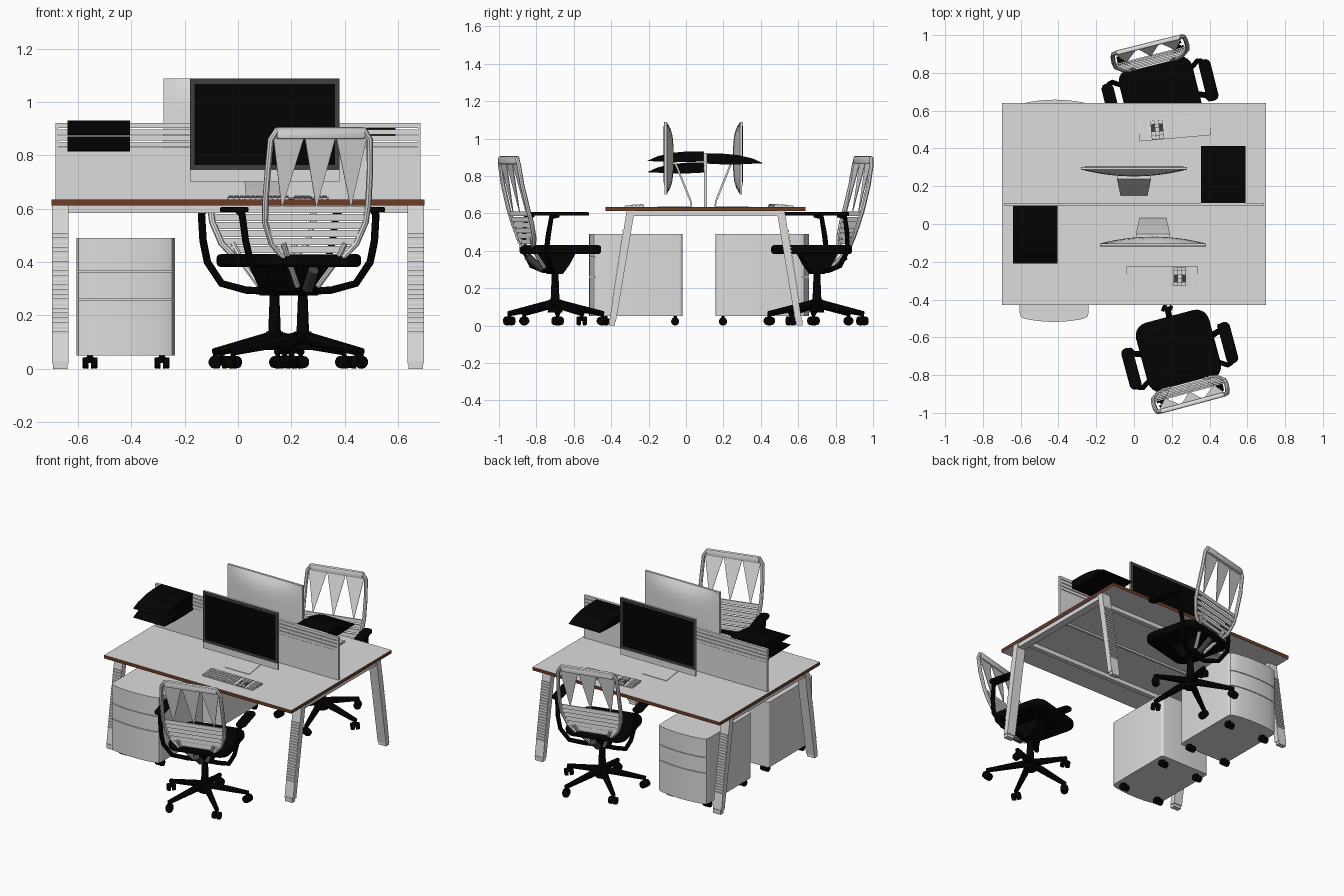
import bpy, bmesh, math
from math import sin, cos, pi, radians
from mathutils import Vector, Matrix

if "Cube" in bpy.data.objects:
    bpy.data.objects.remove(bpy.data.objects["Cube"])


def material(name, c):
    m = bpy.data.materials.new(name)
    m.diffuse_color = (*c, 1)
    m.use_nodes = True
    m.node_tree.nodes["Principled BSDF"].inputs["Base Color"].default_value = m.diffuse_color
    return m


LIGHT = material("light grey", (0.72, 0.72, 0.72))
WHITE = material("frame white", (0.9, 0.9, 0.9))
BLACK = material("black", (0.001, 0.001, 0.001))
DARK = material("dark grey", (0.05, 0.05, 0.05))
WOOD = material("brown wood edge", (0.15, 0.045, 0.022))


def finish(name, bm, mat):
    bmesh.ops.recalc_face_normals(bm, faces=bm.faces)
    me = bpy.data.meshes.new(name)
    bm.to_mesh(me)
    bm.free()
    me.shade_smooth()
    me.set_sharp_from_angle(angle=radians(35))
    me.materials.append(mat)
    o = bpy.data.objects.new(name, me)
    bpy.context.collection.objects.link(o)
    return o


def box(name, x, y, z, mat, bevel=0):
    """Box from (min, max) ranges."""
    bm = bmesh.new()
    bmesh.ops.create_cube(bm, size=1)
    for v in bm.verts:
        v.co = [r[0] + (c + 0.5) * (r[1] - r[0]) for c, r in zip(v.co, (x, y, z))]
    if bevel:
        bmesh.ops.bevel(bm, geom=bm.edges[:], offset=bevel, segments=2, affect='EDGES', profile=0.5)
    return finish(name, bm, mat)


def prism(name, pts, axis, t0, t1, mat, bevel=0):
    """Extrude a 2D outline along an axis."""
    put = {'x': lambda a, b: (t0, a, b), 'y': lambda a, b: (a, t0, b), 'z': lambda a, b: (a, b, t0)}[axis]
    bm = bmesh.new()
    f = bm.faces.new([bm.verts.new(put(*p)) for p in pts])
    d = Vector([(t1 - t0) * (axis == k) for k in 'xyz'])
    new = bmesh.ops.extrude_face_region(bm, geom=[f])['geom']
    bmesh.ops.translate(bm, vec=d, verts=[v for v in new if isinstance(v, bmesh.types.BMVert)])
    if bevel:
        caps = [e for e in bm.edges if abs((e.verts[0].co - e.verts[1].co).dot(d)) < 1e-7]
        bmesh.ops.bevel(bm, geom=caps, offset=bevel, segments=3, affect='EDGES', profile=0.5)
    return finish(name, bm, mat)


def rod(name, a, b, r1, r2, mat, n=12):
    a, b = Vector(a), Vector(b)
    bm = bmesh.new()
    q = (b - a).to_track_quat('Z', 'Y').to_matrix().to_4x4()
    bmesh.ops.create_cone(bm, cap_ends=True, segments=n, radius1=r1, radius2=r2, depth=(b - a).length,
                          matrix=Matrix.Translation((a + b) / 2) @ q)
    return finish(name, bm, mat)


def tube(name, pts, r, mat, cyclic=False):
    cu = bpy.data.curves.new(name, 'CURVE')
    cu.dimensions, cu.bevel_depth, cu.bevel_resolution, cu.use_fill_caps = '3D', r, 2, True
    s = cu.splines.new('POLY')
    s.points.add(len(pts) - 1)
    for p, c in zip(s.points, pts):
        p.co = (*c, 1)
    s.use_cyclic_u = cyclic
    tmp = bpy.data.objects.new(name, cu)
    bm = bmesh.new()
    bpy.context.collection.objects.link(tmp)
    bpy.context.view_layer.update()
    me = tmp.evaluated_get(bpy.context.evaluated_depsgraph_get()).to_mesh()
    bm.from_mesh(me)
    bpy.data.objects.remove(tmp)
    return finish(name, bm, mat)


def place(objs, *mats):
    """Put a group at the first matrix and linked copies at the rest."""
    for o in objs:
        for i, m in enumerate(mats):
            c = o.copy() if i else o
            if i:
                bpy.context.collection.objects.link(c)
            c.matrix_world = m


def at(x, y, deg=0):
    return Matrix.Translation((x, y, 0)) @ Matrix.Rotation(radians(deg), 4, 'Z')


def round_rect(x0, x1, y0, y1, r, n=5):
    out = []
    for cx, cy, a0 in ((x1 - r, y1 - r, 0), (x0 + r, y1 - r, 90), (x0 + r, y0 + r, 180), (x1 - r, y0 + r, 270)):
        out += [(cx + r * cos(radians(a0 + 90 * i / n)), cy + r * sin(radians(a0 + 90 * i / n))) for i in range(n + 1)]
    return out


def caster(x, y, r, ang=0):
    d = Vector((cos(ang), sin(ang), 0))
    c = Vector((x, y, r))
    parts = [rod("caster_wheel", c + d * s * 0.007, c + d * s * 0.026, r, r * 0.9, BLACK, 14) for s in (1, -1)]
    return parts + [rod("caster_stem", (x, y, r), (x, y, 2 * r + 0.012), 0.009, 0.009, BLACK, 8)]


# Desk top with a wooden edge
top = box("desk_top", (-0.7, 0.7), (-0.43, 0.64), (0.612, 0.634), LIGHT)
top.data.materials.append(WOOD)
for p in top.data.polygons:
    p.material_index = int(abs(p.normal.z) < 0.5)

# Sloping legs with ribbed outer faces, shared by both ends
leg = []
for x0, x1 in ((-0.698, -0.635), (0.635, 0.698)):
    leg.append(prism("desk_leg", [(-0.41, 0.02), (-0.375, 0.02), (-0.275, 0.612), (-0.318, 0.612)], 'x', x0, x1, LIGHT))
    leg.append(box("leg_foot", (x0 + 0.004, x1 - 0.004), (-0.412, -0.38), (0, 0.03), LIGHT))
    for i in range(22):
        z = 0.13 + i * 0.0176
        y = -0.41 + (z - 0.02) * 0.1554
        leg.append(box("leg_rib", (x0 + 0.001, x1 - 0.001), (y - 0.004, y + 0.02), (z, z + 0.010), LIGHT))
leg.append(box("long_rail", (-0.64, 0.64), (-0.24, -0.21), (0.585, 0.612), LIGHT))
place(leg, at(0, 0), at(0, 0.21, 180))
for x in (-0.666, 0.666):
    box("cross_rail", (x - 0.025, x + 0.025), (-0.29, 0.50), (0.585, 0.612), LIGHT)

# Divider screen with slatted top
box("divider_panel", (-0.685, 0.685), (0.096, 0.110), (0.60, 0.83), LIGHT)
for i in range(4):
    box("divider_slat", (-0.685, 0.685), (0.094, 0.112), (0.832 + i * 0.0235, 0.851 + i * 0.0235), LIGHT)
for x in (-0.685, 0.675):
    box("divider_post", (x, x + 0.01), (0.095, 0.111), (0.63, 0.921), LIGHT)

# Paper trays hung on the divider
tray = [(-0.305, 0.880), (-0.25, 0.905), (-0.17, 0.924), (-0.09, 0.931), (0, 0.931),
        (0, 0.878), (-0.08, 0.874), (-0.18, 0.874)]
up = prism("paper_tray", tray, 'x', -0.1175, 0.1175, BLACK)
place([up], at(-0.522, 0.097), Matrix.Translation((0, 0, -0.06)) @ at(-0.522, 0.097),
      Matrix.Translation((0, 0, -0.012)) @ at(0.473, 0.107, 180))

# Monitor: curved back shell, bezel, screen, chin, bent stand
bm = bmesh.new()
N = 12
grid = [[bm.verts.new((0.28 * u, 0.012 + 0.036 * (1 - u * u) * (1 - v ** 4), 0.895 + 0.193 * v))
         for u in [2 * i / N - 1 for i in range(N + 1)]] for v in [2 * j / N - 1 for j in range(N + 1)]]
for j in range(N):
    for i in range(N):
        bm.faces.new((grid[j][i], grid[j][i + 1], grid[j + 1][i + 1], grid[j + 1][i]))
mon = [finish("monitor_back", bm, LIGHT),
       box("monitor_body", (-0.28, 0.28), (0, 0.0125), (0.702, 1.088), LIGHT),
       box("monitor_bezel", (-0.28, 0.28), (-0.003, 0), (0.745, 1.088), DARK),
       box("monitor_screen", (-0.263, 0.263), (-0.005, -0.002), (0.765, 1.068), BLACK),
       prism("stand_foot", [(-0.09, -0.037), (0.09, -0.037), (0.065, 0.145), (-0.065, 0.145)], 'z', 0.633, 0.637, LIGHT),
       prism("stand_neck", [(0.14, 0.636), (0.148, 0.636), (0.145, 0.665), (0.062, 0.875), (0.03, 0.875),
                            (0.03, 0.86), (0.056, 0.86), (0.137, 0.66)], 'x', -0.07, 0.07, LIGHT)]
for v in mon[-1].data.vertices:
    v.co.x *= 1 + (v.co.z - 0.636) * 1.2
place(mon, at(0.1, -0.115), at(0, 0.30, 180))

# Keyboard: sloped base with key rows and a dark gap by the arrow keys
kb = [prism("keyboard_base", [(-0.053, 0.634), (0.053, 0.634), (0.053, 0.645), (-0.053, 0.637)], 'x', -0.19, 0.19, LIGHT),
      prism("keyboard_gap", [(-0.05, 0.636), (0.05, 0.636), (0.05, 0.6465), (-0.05, 0.639)], 'x', 0.06, 0.125, DARK)]
for r in range(5):
    y = -0.049 + r * 0.0198
    z = 0.638 + r * 0.0016
    for c in range(18):
        if c not in (11, 15) and not (c in (12, 14) and r in (1, 2)):
            x = -0.186 + c * 0.0207
            kb.append(box("key", (x, x + 0.0185), (y, y + 0.0175), (z - 0.002, z + 0.005), LIGHT))
place(kb, at(0.15, -0.277), at(0.215, 0.507, 185))

# Drawer cabinet: body, three bowed drawer fronts, casters
cab = [prism("cabinet_body", round_rect(-0.182, 0.182, -0.22, 0.25, 0.018), 'z', 0.05, 0.49, LIGHT)]
bow = [(-0.182, -0.20)] + [(0.182 * u, -0.228 - 0.022 * (1 - u * u)) for u in [i / 6 - 1 for i in range(13)]]
bow[1], bow[-1] = (-0.176, -0.224), (0.176, -0.224)
bow.append((0.182, -0.20))
for z0, z1 in ((0.05, 0.258), (0.262, 0.363), (0.367, 0.49)):
    cab.append(prism("drawer_front", bow, 'z', z0, z1, LIGHT))
for x in (-0.13, 0.14):
    for y in (-0.16, 0.21):
        cab += caster(x, y, 0.022)
place(cab, at(-0.423, -0.268), at(-0.418, 0.408, 180))

# Office chair, facing +y locally
ch = [prism("seat", round_rect(-0.2, 0.2, -0.16, 0.218, 0.07), 'z', 0.382, 0.43, BLACK, 0.016),
      prism("seat_mechanism", [(-0.1, 0.385), (-0.06, 0.30), (-0.03, 0.275), (0.03, 0.275), (0.07, 0.33), (0.1, 0.385)],
            'x', -0.05, 0.05, BLACK),
      rod("gas_lift", (0, 0, 0.1), (0, 0, 0.29), 0.026, 0.018, BLACK),
      rod("base_hub", (0, 0, 0.07), (0, 0, 0.14), 0.04, 0.032, BLACK, 16)]
for k in range(5):
    a = radians(90 + 72 * k)
    ch.append(rod("base_leg", (0.02 * cos(a), 0.02 * sin(a), 0.115), (0.268 * cos(a), 0.268 * sin(a), 0.063), 0.024, 0.014, BLACK, 8))
    ch += caster(0.262 * cos(a), 0.262 * sin(a), 0.025, a + 0.9)

# Armrests and the hoop under the seat
for s in (-1, 1):
    ch.append(prism("arm_pad", round_rect(s * 0.265 - 0.032, s * 0.265 + 0.032, -0.11, 0.115, 0.028), 'z', 0.588, 0.606, BLACK, 0.005))
    ch.append(tube("arm_post", [(s * 0.262, -0.05, 0.592), (s * 0.26, -0.09, 0.58), (s * 0.25, -0.105, 0.48),
                                (s * 0.232, -0.11, 0.40), (s * 0.185, -0.08, 0.32), (s * 0.1, -0.04, 0.295), (0, -0.02, 0.29)], 0.014, BLACK))
    ch.append(tube("back_strut", [(s * 0.12, -0.165, 0.47), (s * 0.09, -0.14, 0.40), (s * 0.04, -0.07, 0.31)], 0.011, WHITE))
ch.append(rod("tilt_spring", (0, -0.155, 0.37), (0, -0.07, 0.30), 0.02, 0.02, DARK))

# Backrest: frame, triangular panels above, ribs below
ZS = [(0.40, -0.145, 0.10), (0.47, -0.16, 0.165), (0.55, -0.182, 0.195), (0.62, -0.203, 0.20),
      (0.75, -0.235, 0.198), (0.86, -0.253, 0.192), (0.895, -0.257, 0.17)]


def back(z):
    for (a, ya, wa), (b, yb, wb) in zip(ZS, ZS[1:]):
        if z <= b:
            t = (z - a) / (b - a)
            return ya + t * (yb - ya), wa + t * (wb - wa)


side = [(w, y, z) for z, y, w in ZS]
ch.append(tube("back_frame", side + [(-x, y, z) for x, y, z in side[::-1]], 0.012, WHITE, True))
ch.append(box("back_top_band", (-0.172, 0.172), (-0.268, -0.242), (0.862, 0.906), WHITE, 0.008))
for i in range(3):
    c = (i - 1) * 0.122
    pts = [(c - 0.06, back(0.87)[0], 0.87), (c + 0.06, back(0.87)[0], 0.87), (c * 1.1, back(0.6)[0], 0.6)]
    bm = bmesh.new()
    vs = [[bm.verts.new((x, y + d, z)) for x, y, z in pts] for d in (0, 0.004)]
    bm.faces.new(vs[0])
    bm.faces.new(vs[1][::-1])
    for k in range(3):
        bm.faces.new((vs[0][k], vs[1][k], vs[1][k - 2], vs[0][k - 2]))
    ch.append(finish("back_panel", bm, WHITE))
for i in range(7):
    z = 0.405 + i * 0.030
    (y, w), (y2, w2) = back(z), back(z + 0.026)
    ch.append(prism("back_rib", [(-w, z), (w, z), (w2, z + 0.026), (-w2, z + 0.026)], 'y', (y + y2) / 2 - 0.004, (y + y2) / 2 + 0.004, WHITE))
place(ch, at(0.243, -0.70, 15), at(0.137, 0.70, 194))
